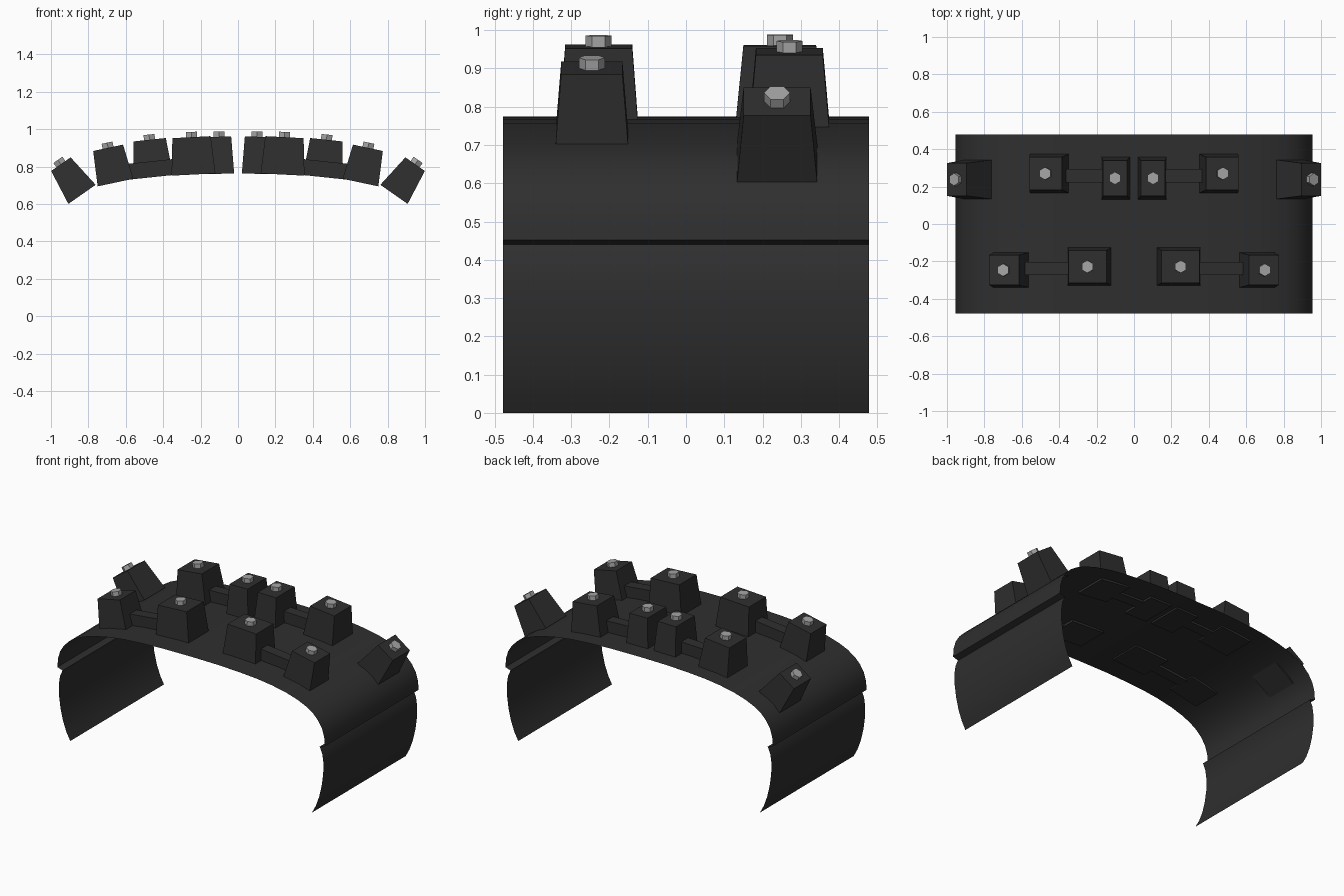
import bpy
import bmesh
from math import radians
from mathutils import Matrix, Vector

cube = bpy.data.objects.get("Cube")
if cube:
    bpy.data.objects.remove(cube, do_unlink=True)


def material(name, value):
    mat = bpy.data.materials.new(name)
    mat.use_nodes = True
    color = (value, value, value, 1)
    mat.diffuse_color = color
    mat.node_tree.nodes["Principled BSDF"].inputs["Base Color"].default_value = color
    return mat


BLACK = material("matte black", 0.028)
STEEL = material("bolt grey", 0.38)


def add_object(name, bm, mat):
    mesh = bpy.data.meshes.new(name)
    bm.to_mesh(mesh)
    bm.free()
    mesh.materials.append(mat)
    obj = bpy.data.objects.new(name, mesh)
    bpy.context.collection.objects.link(obj)
    return obj


def tapered_block(name, base, size, top, height, frame):
    """Box standing on its frame's origin, narrowing from size to top."""
    bm = bmesh.new()
    bmesh.ops.create_cube(bm, size=1)
    for v in bm.verts:
        wide = top if v.co.z > 0 else size
        v.co = Vector((v.co.x * wide[0], v.co.y * wide[1], (v.co.z + 0.5) * height))
    bm.transform(frame)
    return add_object(name, bm, BLACK)


def hex_bolt(name, height, frame):
    bm = bmesh.new()
    bmesh.ops.create_cone(bm, cap_ends=True, segments=6, radius1=0.034,
                          radius2=0.034, depth=0.04)
    bm.transform(frame @ Matrix.Translation((0, 0, height + 0.008)))
    return add_object(name, bm, STEEL)


# Curved sheet: an upper cover with a lip, then a recessed lower skirt
half = [(0, .775), (.2, .773), (.36, .766), (.48, .757), (.58, .744), (.68, .724),
        (.76, .7), (.82, .674), (.87, .642), (.907, .605), (.935, .56), (.95, .51),
        (.955, .452), (.918, .44), (.936, .4), (.945, .34), (.943, .27), (.932, .19),
        (.914, .115), (.89, .05), (.863, 0)]
profile = [(-x, z) for x, z in reversed(half[1:])] + half
bm = bmesh.new()
rows = [[bm.verts.new((x, y, z)) for x, z in profile] for y in (-0.478, 0.478)]
for i in range(len(profile) - 1):
    bm.faces.new((rows[0][i], rows[0][i + 1], rows[1][i + 1], rows[1][i]))
shell = add_object("curved_shell", bm, BLACK)
bpy.ops.object.select_all(action="DESELECT")
shell.select_set(True)
bpy.context.view_layer.objects.active = shell
bpy.ops.object.shade_smooth_by_angle(angle=radians(30))

# Blocks: name, base centre, tilt, base size, top size, height
blocks = [
    ("back_inner_block", (.098, .245, .762), 1, (.155, .23), (.13, .19), .198),
    ("back_middle_block", (.452, .27, .745), 6, (.21, .21), (.175, .175), .2),
    ("back_outer_block", (.834, .238, .652), 35, (.178, .21), (.127, .175), .197),
    ("front_inner_block", (.238, -.228, .758), 3, (.235, .205), (.205, .175), .2),
    ("front_outer_block", (.655, -.246, .715), 12, (.195, .19), (.163, .16), .19),
]
# Bars joining neighbouring blocks
bars = [
    ("back_link_bar", (.26, .258, .758), 2, (.22, .07), (.22, .07), .085),
    ("front_link_bar", (.455, -.237, .744), 6, (.24, .07), (.24, .07), .085),
]

for label, side in (("left", 1), ("right", -1)):
    for name, (x, y, z), tilt, size, top, height in blocks + bars:
        frame = (Matrix.Translation((side * x, y, z))
                 @ Matrix.Rotation(radians(side * tilt), 4, "Y"))
        tapered_block(f"{label}_{name}", None, size, top, height, frame)
        if name.endswith("block"):
            hex_bolt(f"{label}_{name.replace('block', 'bolt')}", height, frame)
